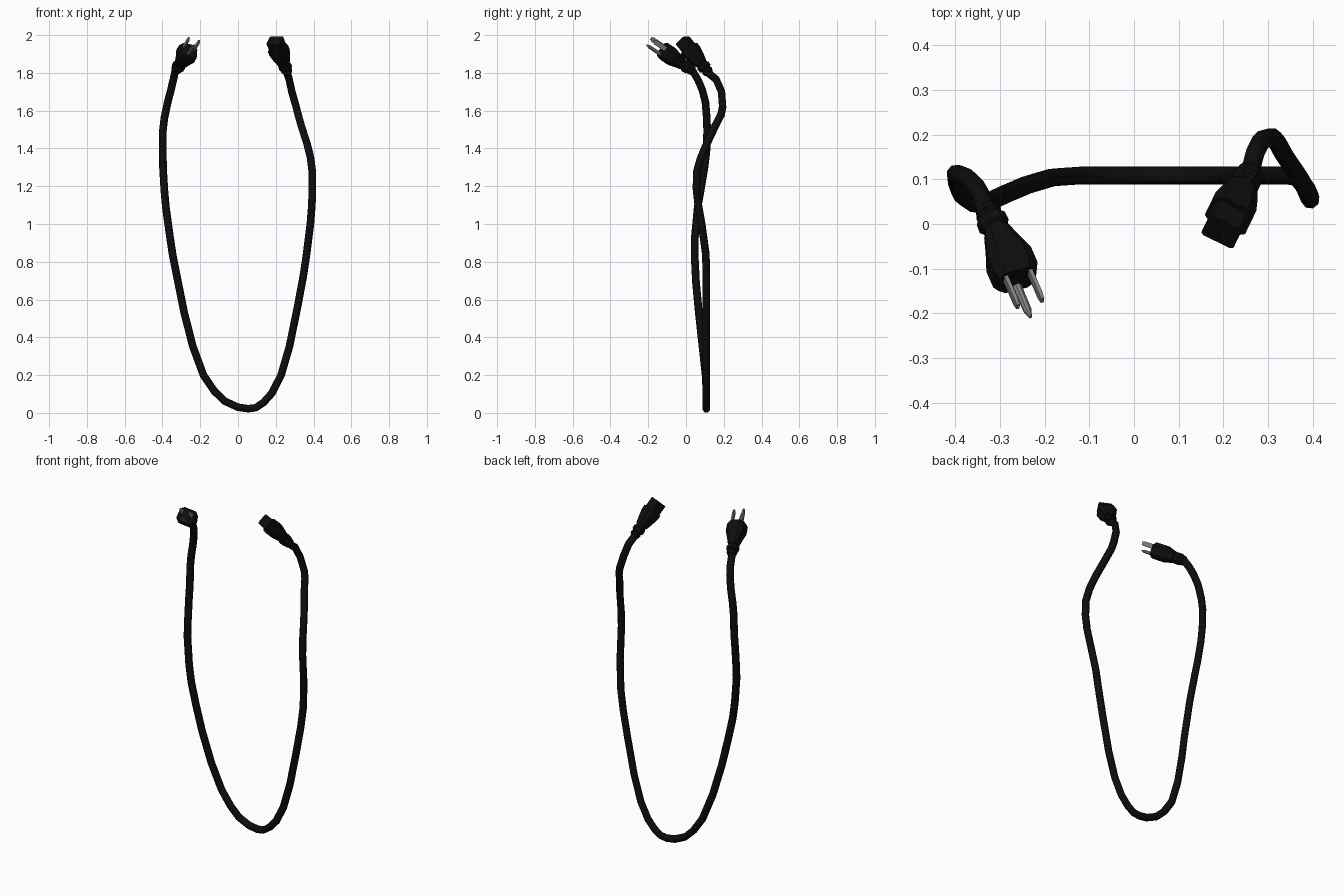
import bpy, bmesh, math
from mathutils import Vector

if "Cube" in bpy.data.objects:
    bpy.data.objects.remove(bpy.data.objects["Cube"])


def material(name, v):
    m = bpy.data.materials.new(name)
    m.diffuse_color = (v, v, v, 1)
    m.use_nodes = True
    m.node_tree.nodes["Principled BSDF"].inputs["Base Color"].default_value = m.diffuse_color
    return m


BLACK = material("black_rubber", 0.004)
STEEL = material("steel_grey", 0.22)


def section(hw, hh, kind):
    """Half-width / half-height outline: eight points, round or boxy."""
    if kind == "round":
        return [(hw * math.cos(math.pi * (i + .5) / 4) * 1.06,
                 hh * math.sin(math.pi * (i + .5) / 4) * 1.06) for i in range(8)]
    c = 0.6 if kind == "cut" else 0.82
    return [(hw, hh * c), (hw * c, hh), (-hw * c, hh), (-hw, hh * c),
            (-hw, -hh * c), (-hw * c, -hh), (hw * c, -hh), (hw, -hh * c)]


def loft(name, origin, frame, rings, mat):
    """Loft rings of (distance along axis, half width, half height, kind)."""
    d, u, v = frame
    bm = bmesh.new()
    loops = []
    for s, hw, hh, kind in rings:
        loops.append([bm.verts.new(origin + d * s + u * a + v * b)
                      for a, b in section(hw, hh, kind)])
    for lo, hi in zip(loops, loops[1:]):
        for i in range(8):
            j = (i + 1) % 8
            bm.faces.new((lo[i], lo[j], hi[j], hi[i]))
    bm.faces.new(loops[0][::-1])
    bm.faces.new(loops[-1])
    bmesh.ops.recalc_face_normals(bm, faces=bm.faces)
    me = bpy.data.meshes.new(name)
    bm.to_mesh(me)
    bm.free()
    me.materials.append(mat)
    ob = bpy.data.objects.new(name, me)
    bpy.context.collection.objects.link(ob)
    return ob


def frame_of(d, u):
    d = Vector(d).normalized()
    u = Vector(u)
    u = (u - d * u.dot(d)).normalized()
    return d, u, d.cross(u)


# cable: eight-sided sweep from the wall plug, down the loop, to the socket
path = [(-.318, .008, 1.83), (-.332, .035, 1.812), (-.343, .065, 1.76), (-.355, .086, 1.71),
        (-.372, .103, 1.645), (-.39, .110, 1.56), (-.398, .112, 1.49),
        (-.398, .108, 1.38), (-.397, .098, 1.30), (-.39, .078, 1.18),
        (-.382, .062, 1.09), (-.36, .047, .93), (-.345, .046, .83),
        (-.317, .053, .69), (-.287, .067, .54), (-.24, .087, .355),
        (-.183, .104, .20), (-.125, .108, .115), (-.07, .108, .062),
        (0, .108, .030), (.055, .108, .022), (.095, .108, .028),
        (.135, .108, .055), (.18, .108, .105), (.228, .108, .20),
        (.272, .108, .35), (.315, .108, .56), (.345, .108, .72),
        (.363, .105, .84), (.383, .083, 1.0), (.391, .065, 1.10),
        (.394, .055, 1.19), (.393, .058, 1.28), (.384, .078, 1.35),
        (.367, .108, 1.42), (.335, .155, 1.52), (.318, .186, 1.58),
        (.308, .194, 1.62), (.285, .188, 1.70), (.271, .160, 1.765),
        (.260, .118, 1.80), (.253, .095, 1.83)]
cu = bpy.data.curves.new("cable", "CURVE")
cu.dimensions = "3D"
cu.bevel_depth = 0.021
cu.bevel_resolution = 2
cu.use_fill_caps = True
sp = cu.splines.new("POLY")
sp.points.add(len(path) - 1)
for p, co in zip(sp.points, path):
    p.co = (*co, 1)
cu.materials.append(BLACK)
cable = bpy.data.objects.new("cable", cu)
bpy.context.collection.objects.link(cable)
bpy.context.view_layer.objects.active = cable
cable.select_set(True)
bpy.ops.object.convert(target="MESH")

# wall plug: ribbed strain relief and a body that widens to the face
F = Vector((-.26, -.125, 1.92))
fr = frame_of((.34, -.78, .53), (.93, .24, -.24))
d, u, v = fr
loft("plug_strain_relief", F, fr,
     [(-.207, .024, .024, "round"), (-.190, .029, .029, "round"), (-.182, .024, .024, "round"),
      (-.176, .033, .033, "round"), (-.155, .034, .034, "round"), (-.148, .027, .027, "round"),
      (-.12, .027, .027, "round")], BLACK)
loft("plug_body", F, fr,
     [(-.14, .028, .028, "cut"), (-.105, .037, .036, "cut"), (-.06, .051, .046, "cut"),
      (-.015, .051, .046, "cut"), (0, .044, .040, "cut")], BLACK)

# two flat blades and a pointed ground pin
for side, name in ((1, "right_blade"), (-1, "left_blade")):
    loft(name, F + u * side * .029 + v * .016, fr,
         [(-.01, .005, .013, "box"), (.066, .005, .013, "box"), (.08, .004, .008, "box")], STEEL)
loft("ground_pin", F - v * .024, fr,
     [(-.01, .010, .010, "round"), (.07, .009, .009, "round"), (.09, .003, .003, "round")], STEEL)

# appliance socket: strain relief, tapered grip, collar and nose block
E = Vector((.195, -.018, 1.972))
fr = frame_of((-.29, -.60, .745), (.9, -.435, 0))
loft("socket_strain_relief", E, fr,
     [(-.232, .024, .024, "round"), (-.215, .029, .029, "round"), (-.207, .024, .024, "round"),
      (-.20, .033, .033, "round"), (-.18, .034, .034, "round"), (-.172, .028, .028, "round"),
      (-.145, .030, .030, "round")], BLACK)
loft("socket_grip", E, fr,
     [(-.165, .030, .028, "cut"), (-.125, .042, .036, "cut"), (-.085, .050, .044, "cut"),
      (-.058, .050, .044, "cut")], BLACK)
loft("socket_nose", E, fr,
     [(-.07, .040, .032, "box"), (0, .040, .032, "box")], BLACK)
